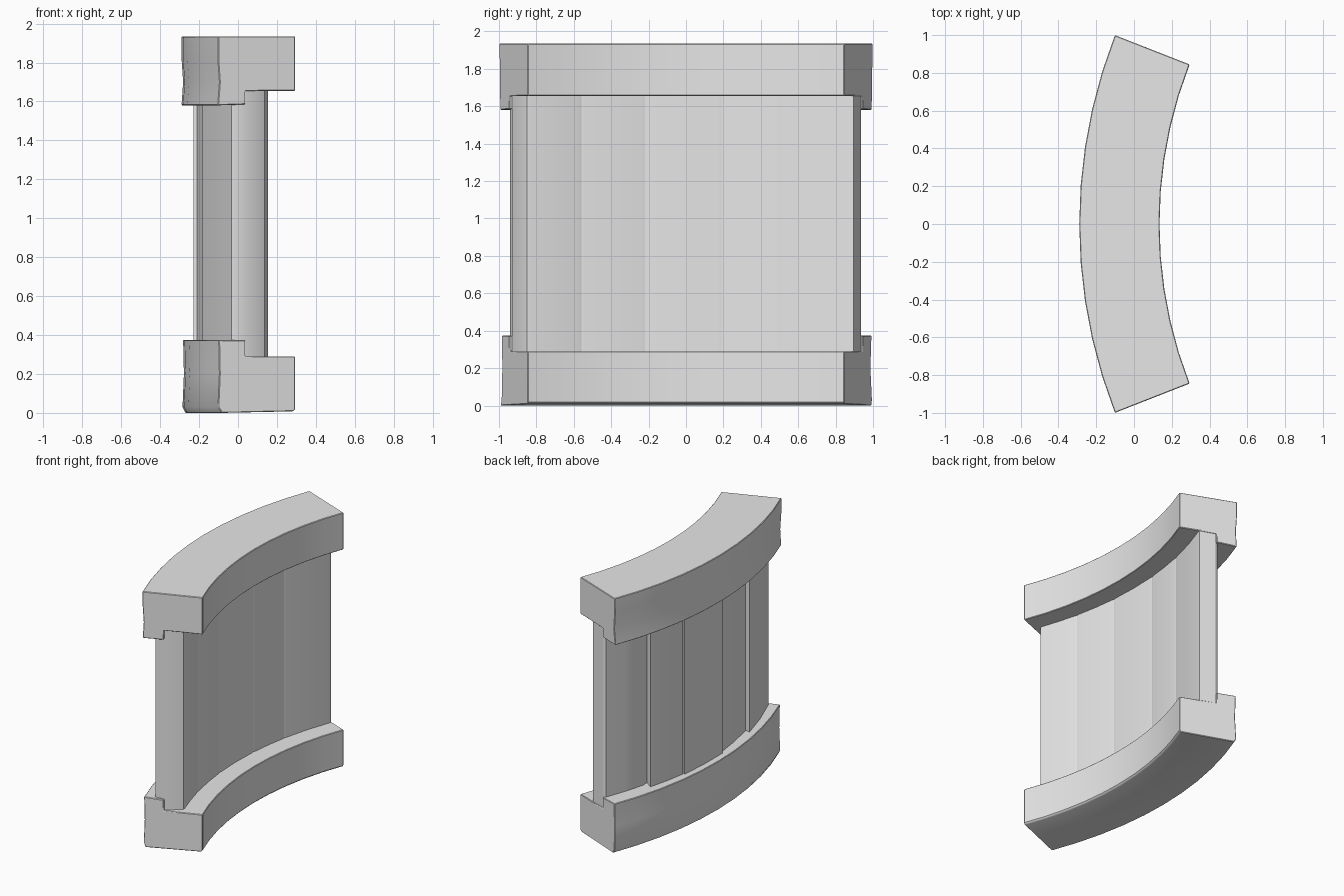
import bpy, bmesh, math, random
from mathutils import Vector

random.seed(4)
if "Cube" in bpy.data.objects:
    bpy.data.objects.remove(bpy.data.objects["Cube"], do_unlink=True)

CENTRE_X = 2.45                    # centre of the wall's arc
HALF = math.radians(21.4)          # half angle of the rails
R_OUT, R_STEP, R_IN = 2.74, 2.59, 2.315

grey = bpy.data.materials.new("plain grey")
grey.use_nodes = True
grey.diffuse_color = (0.8, 0.8, 0.8, 1)
grey.node_tree.nodes["Principled BSDF"].inputs["Base Color"].default_value = (0.8, 0.8, 0.8, 1)


def arc_point(radius, angle, z):
    return Vector((CENTRE_X - radius * math.cos(angle), radius * math.sin(angle), z))


def finish(bm, name, bevel):
    """Soften the hard edges and turn the bmesh into a shaded object."""
    bmesh.ops.recalc_face_normals(bm, faces=bm.faces)
    if bevel:
        hard = [e for e in bm.edges if e.calc_face_angle(0) > 0.8]
        bmesh.ops.bevel(bm, geom=hard, offset=bevel, segments=1, affect='EDGES')
    mesh = bpy.data.meshes.new(name)
    bm.to_mesh(mesh)
    bm.free()
    mesh.materials.append(grey)
    obj = bpy.data.objects.new(name, mesh)
    bpy.context.collection.objects.link(obj)
    bpy.ops.object.select_all(action='DESELECT')
    obj.select_set(True)
    bpy.context.view_layer.objects.active = obj
    bpy.ops.object.shade_smooth_by_angle(angle=math.radians(32))


def sweep_rail(name, profile, chipped, segments=10):
    """Sweep a (radius, z) profile along the arc, chipping the end corners."""
    bm = bmesh.new()
    rings = []
    for i in range(segments + 1):
        angle = -HALF + 2 * HALF * i / segments
        at_end = i in (0, segments)
        ring = []
        for k, (r, z) in enumerate(profile):
            chip = random.uniform(0, 0.006) if at_end and k in chipped else 0
            ring.append(bm.verts.new(arc_point(r, angle * (1 - chip / HALF), z)))
        rings.append(ring)
    count = len(profile)
    for a, b in zip(rings, rings[1:]):
        for k in range(count):
            n = (k + 1) % count
            bm.faces.new((a[k], a[n], b[n], b[k]))
    bm.faces.new(rings[0])
    bm.faces.new(rings[-1])
    finish(bm, name, 0.004)


# Rails: stepped section, with a deeper lip on the convex side
sweep_rail("top_rail", [
    (R_OUT, 1.935), (R_OUT, 1.82), (R_OUT - 0.008, 1.70), (R_OUT, 1.58),
    (R_STEP, 1.585), (R_STEP, 1.655), (R_IN, 1.655), (R_IN, 1.935)], (1, 2, 3))
sweep_rail("bottom_rail", [
    (R_OUT - 0.02, 0.0), (R_OUT - 0.005, 0.03), (R_OUT - 0.012, 0.2), (R_OUT - 0.008, 0.375),
    (R_STEP, 0.372), (R_STEP, 0.29), (R_IN, 0.29), (R_IN, 0.02), (R_IN + 0.01, 0.008)],
    (1, 2, 3))

# Planks: uneven upright boards; each seam gives y on the outer, middle and inner lines
R_MID, R_FACE = 2.584, 2.46
seams = [(-0.94, -0.93, -0.85), (-0.5, -0.52, -0.56), (-0.11, -0.15, -0.22),
         (0.32, 0.26, 0.19), (0.62, 0.57, 0.5), (0.93, 0.935, 0.895)]
outer_radii = [(2.655, 2.68), (2.645, 2.665), (2.68, 2.68), (2.67, 2.66), (2.605, 2.602)]


def on_arc(radius, y):
    return radius, math.asin(y / radius)


for i, (r0, r1) in enumerate(outer_radii):
    (o0, m0, i0), (o1, m1, i1) = seams[i], seams[i + 1]
    r_half = (r0 + r1) / 2
    outline = [on_arc(r0, o0), on_arc(r_half, (o0 + o1) / 2), on_arc(r1, o1),
               on_arc(R_MID, m1), on_arc(R_FACE + 0.004, i1), on_arc(R_FACE, i1 - 0.02),
               on_arc(R_FACE, (i0 + i1) / 2), on_arc(R_FACE, i0 + 0.02),
               on_arc(R_FACE + 0.004, i0), on_arc(R_MID, m0)]
    bm = bmesh.new()
    base = bm.faces.new([bm.verts.new(arc_point(r, a, 0.2)) for r, a in outline])
    top = bmesh.ops.extrude_face_region(bm, geom=[base])["geom"]
    bmesh.ops.translate(bm, vec=(0, 0, 1.55),
                        verts=[v for v in top if isinstance(v, bmesh.types.BMVert)])
    finish(bm, f"plank_{i + 1}", 0)
